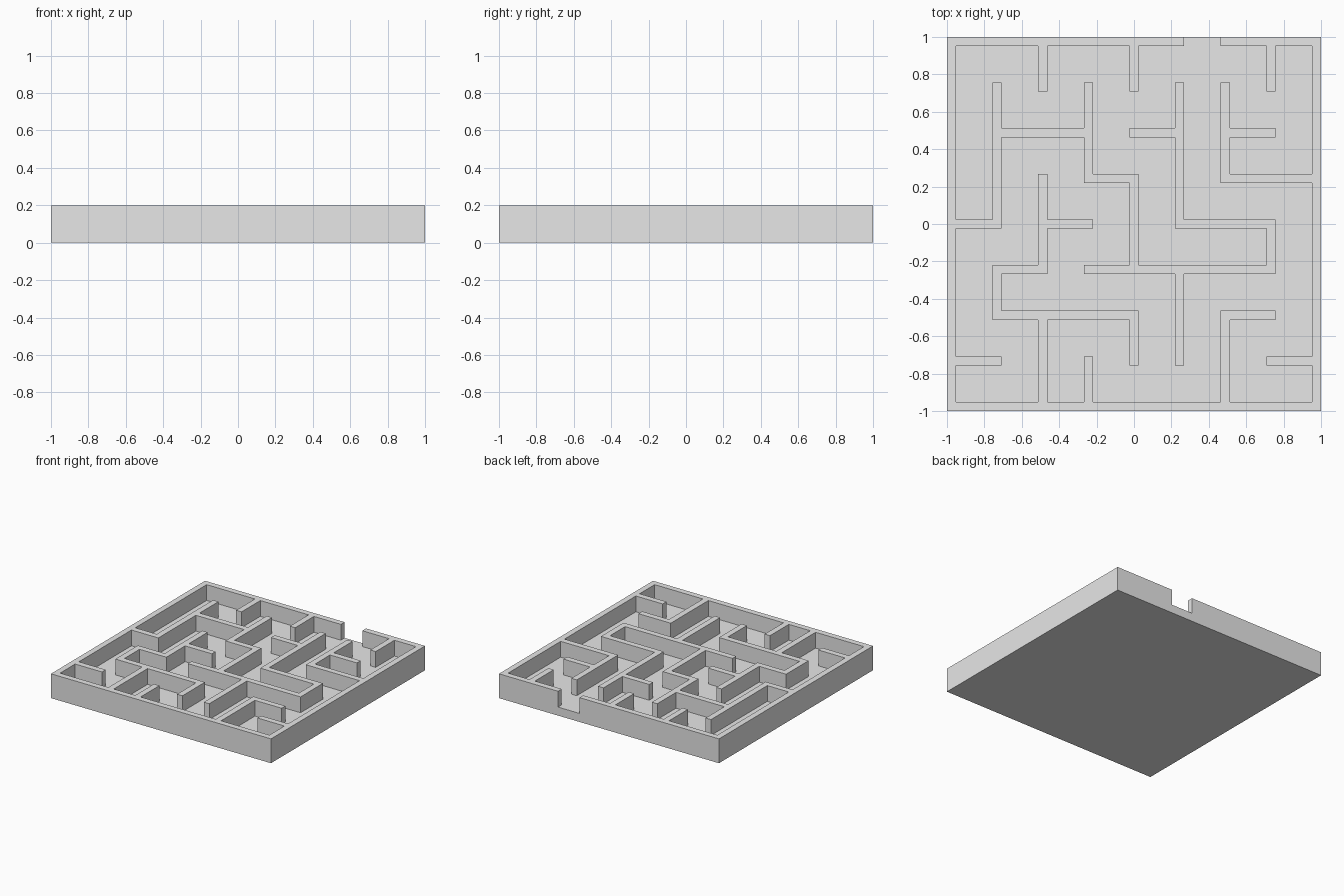
import bpy
import bmesh

cube = bpy.data.objects.get("Cube")
if cube:
    bpy.data.objects.remove(cube, do_unlink=True)

CELLS = 8
WALL = 2 / 41            # wall thickness
PITCH = 5 * WALL         # distance between wall centres
FLOOR, HEIGHT = 0.07, 0.2

# Wall runs between lattice points, counted from the front left corner: x, y, x, y
RUNS = [
    # outer walls, with the doorway in the back
    (0, 0, 8, 0), (0, 0, 0, 8), (8, 0, 8, 8), (0, 8, 5, 8), (6, 8, 8, 8),
    # stubs on the outer walls
    (2, 8, 2, 7), (4, 8, 4, 7), (7, 8, 7, 7),
    (0, 1, 1, 1), (7, 1, 8, 1), (3, 0, 3, 1),
    # back left branches
    (0, 4, 1, 4), (1, 4, 1, 7), (1, 6, 3, 6), (3, 7, 3, 5),
    (3, 5, 4, 5), (4, 5, 4, 3),
    # centre and right loop
    (3, 3, 7, 3), (7, 3, 7, 4), (5, 4, 7, 4), (5, 4, 5, 7), (4, 6, 5, 6),
    (5, 3, 5, 1),
    # back right branch
    (6, 7, 6, 5), (6, 6, 7, 6), (6, 5, 8, 5),
    # front branches
    (2, 5, 2, 3), (2, 4, 3, 4), (1, 3, 2, 3), (1, 3, 1, 2), (1, 2, 4, 2),
    (4, 2, 4, 1), (2, 2, 2, 0), (6, 2, 6, 0), (6, 2, 7, 2),
]


def grid_line(n):
    """Position of the n-th grid line: walls and passages alternate."""
    return -1 + (n // 2) * PITCH + (n % 2) * WALL


def is_wall(point):
    """True where a point lies inside any wall run."""
    x, y = ((c + 1 - WALL / 2) / PITCH for c in point.xy)
    r = 0.1
    return any(min(a, c) - r < x < max(a, c) + r and
               min(b, d) - r < y < max(b, d) + r for a, b, c, d in RUNS)


def raise_faces(bm, faces, height):
    """Extrude a set of faces straight up and return the new top faces."""
    geom = bmesh.ops.extrude_face_region(bm, geom=faces)["geom"]
    for v in geom:
        if isinstance(v, bmesh.types.BMVert):
            v.co.z += height
    return [f for f in geom if isinstance(f, bmesh.types.BMFace)]


# Floor plan grid with narrow wall strips and wide passage strips
bm = bmesh.new()
strips = 2 * CELLS + 1
bmesh.ops.create_grid(bm, x_segments=strips, y_segments=strips, size=1)
for v in bm.verts:
    v.co.x, v.co.y = (grid_line(round((c + 1) / 2 * strips)) for c in v.co.xy)

# Floor slab, then the walls raised out of it
floor = raise_faces(bm, bm.faces[:], FLOOR)
walls = [f for f in floor if is_wall(f.calc_center_median())]
raise_faces(bm, walls, HEIGHT - FLOOR)
bmesh.ops.recalc_face_normals(bm, faces=bm.faces[:])

mesh = bpy.data.meshes.new("maze")
bm.to_mesh(mesh)
bm.free()
maze = bpy.data.objects.new("maze", mesh)
bpy.context.collection.objects.link(maze)

# Plain grey
GREY = (0.8, 0.8, 0.8, 1)
grey = bpy.data.materials.new("light grey")
grey.use_nodes = True
grey.diffuse_color = GREY
grey.node_tree.nodes["Principled BSDF"].inputs["Base Color"].default_value = GREY
mesh.materials.append(grey)
